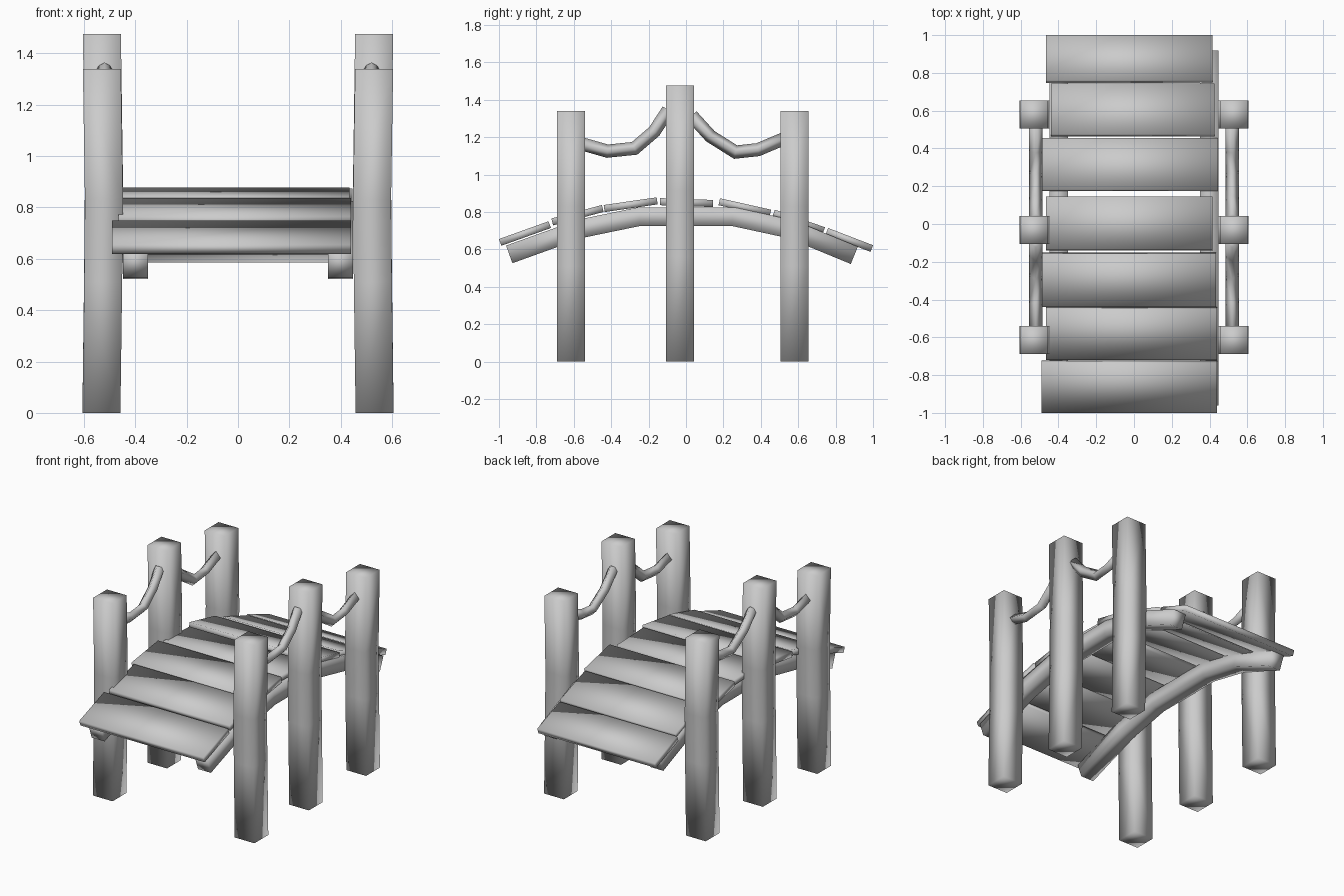
import bpy, bmesh
from mathutils import Vector

if "Cube" in bpy.data.objects:
    bpy.data.objects.remove(bpy.data.objects["Cube"])


def loft(name, rings, mirror=False):
    """Skin a list of equal-length vertex rings, cap both ends, smooth shade."""
    bm = bmesh.new()
    vs = [[bm.verts.new(p) for p in ring] for ring in rings]
    n = len(vs[0])
    for a, b in zip(vs, vs[1:]):
        for i in range(n):
            j = (i + 1) % n
            bm.faces.new((a[i], a[j], b[j], b[i]))
    bm.faces.new(vs[0][::-1])
    bm.faces.new(vs[-1])
    bmesh.ops.recalc_face_normals(bm, faces=bm.faces)
    for f in bm.faces:
        f.smooth = True
    me = bpy.data.meshes.new(name)
    bm.to_mesh(me)
    bm.free()
    ob = bpy.data.objects.new(name, me)
    bpy.context.collection.objects.link(ob)
    if mirror:
        ob.modifiers.new("mirror", 'MIRROR').use_mirror_merge = False
    return ob


def sweep(name, path, profile, mirror=False):
    """Sweep an (x, normal) profile along a (y, z) path with mitred joints."""
    pts = [Vector(p) for p in path]
    dirs = [(b - a).normalized() for a, b in zip(pts, pts[1:])]
    rings = []
    for i, p in enumerate(pts):
        d0, d1 = dirs[max(i - 1, 0)], dirs[min(i, len(dirs) - 1)]
        t = (d0 + d1).normalized()
        nrm = Vector((-t.y, t.x)) / t.dot(d1)
        rings.append([(x, p.x + nrm.x * h, p.y + nrm.y * h) for x, h in profile])
    return loft(name, rings, mirror)


# Square posts, bowed slightly inward at mid height
H = 0.074
for label, y, top in (("front", -0.615, 1.34), ("middle", -0.032, 1.475), ("back", 0.58, 1.34)):
    rings = []
    for x, z in ((0.532, 0), (0.525, 0.38 * top), (0.522, 0.62 * top), (0.53, top)):
        rings.append([(x + sx * H, y + sy * H, z)
                      for sx, sy in ((-1, -1), (1, -1), (1, 1), (-1, 1))])
    loft(label + "_posts", rings, True)

# Arched support beams
sweep("support_beams",
      [(-0.945, 0.573), (-0.565, 0.71), (-0.25, 0.775), (0.25, 0.775), (0.56, 0.708), (0.90, 0.568)],
      [(0.35, -0.05), (0.447, -0.05), (0.447, 0.05), (0.35, 0.05)], True)

# Deck planks: x range, then top line start and end in (y, z)
planks = [
    (-0.49, 0.44, (-1.00, 0.655), (-0.735, 0.75)),
    (-0.465, 0.44, (-0.72, 0.765), (-0.45, 0.837)),
    (-0.49, 0.435, (-0.44, 0.837), (-0.157, 0.878)),
    (-0.465, 0.415, (-0.138, 0.874), (0.145, 0.864)),
    (-0.49, 0.445, (0.182, 0.873), (0.455, 0.812)),
    (-0.44, 0.425, (0.475, 0.812), (0.743, 0.718)),
    (-0.465, 0.415, (0.76, 0.714), (1.00, 0.622)),
]
for i, (x0, x1, a, b) in enumerate(planks):
    sweep(f"plank_{i + 1}", [a, b], [(x0, -0.038), (x1, -0.038), (x1, 0), (x0, 0)])

# Sagging ropes with diamond cross-section
R = 0.035
diamond = [(0.52 - R, 0), (0.52, -R), (0.52 + R, 0), (0.52, R)]
sweep("front_ropes", [(-0.56, 1.165), (-0.42, 1.125), (-0.275, 1.14), (-0.17, 1.23), (-0.095, 1.345)],
      diamond, True)
sweep("back_ropes", [(0.03, 1.315), (0.13, 1.205), (0.265, 1.12), (0.385, 1.133), (0.52, 1.19)],
      diamond, True)
